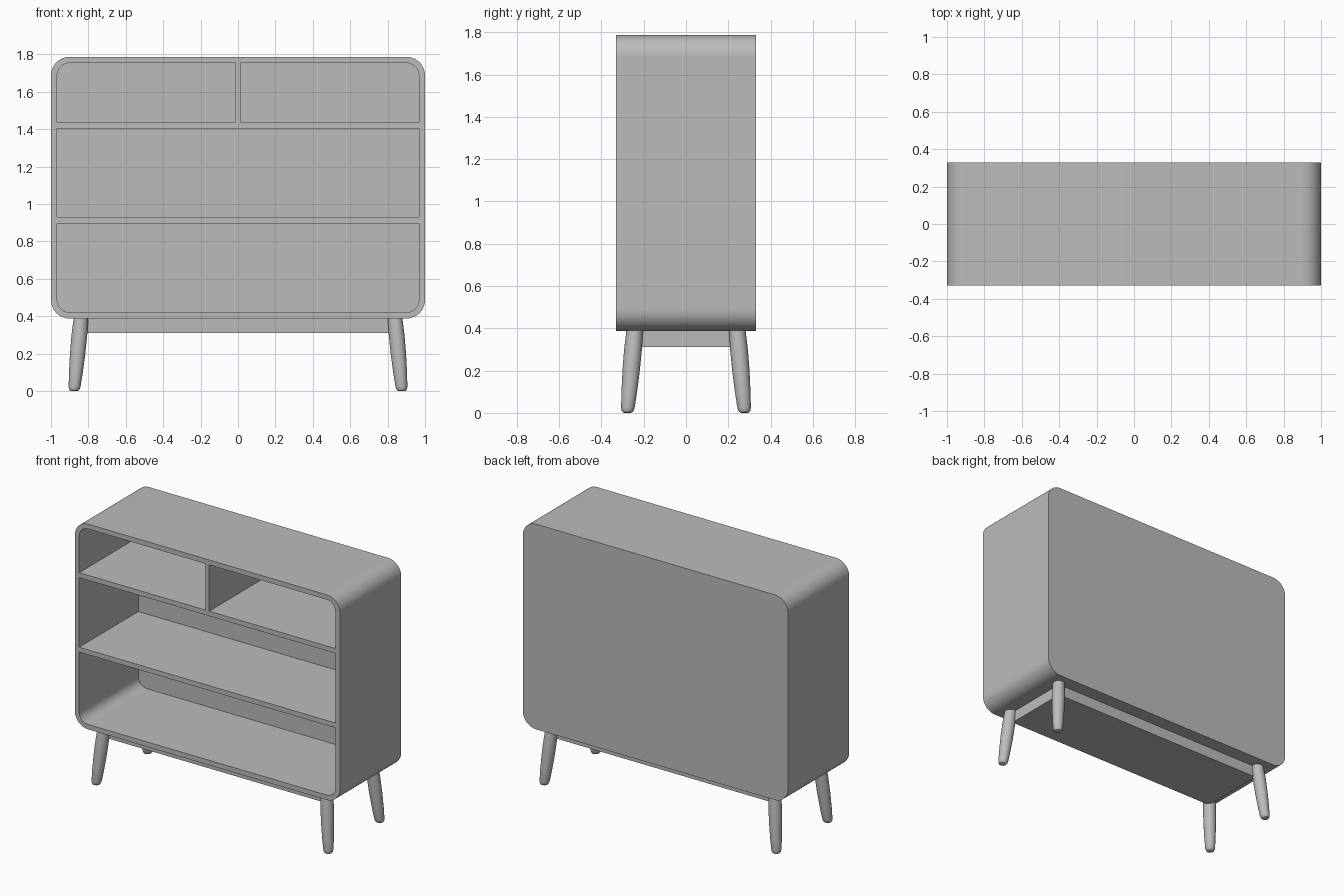
import bpy, bmesh, math
from mathutils import Vector

cube = bpy.data.objects.get("Cube")
if cube:
    bpy.data.objects.remove(cube, do_unlink=True)

grey = bpy.data.materials.new("plain_grey")
grey.use_nodes = True
colour = (0.5, 0.5, 0.5, 1)
grey.diffuse_color = colour
grey.node_tree.nodes["Principled BSDF"].inputs["Base Color"].default_value = colour

HALF_W, HALF_D = 1.0, 0.33
BOTTOM, TOP = 0.388, 1.787
BOARD, RADIUS = 0.033, 0.1
BACK_FRONT = 0.307          # inner face of the back panel
INNER = HALF_W - BOARD


def finish(name, bm, smooth=False):
    bmesh.ops.recalc_face_normals(bm, faces=bm.faces)
    mesh = bpy.data.meshes.new(name)
    bm.to_mesh(mesh)
    bm.free()
    mesh.materials.append(grey)
    obj = bpy.data.objects.new(name, mesh)
    bpy.context.collection.objects.link(obj)
    if smooth:
        bpy.ops.object.select_all(action='DESELECT')
        obj.select_set(True)
        bpy.context.view_layer.objects.active = obj
        bpy.ops.object.shade_smooth_by_angle(angle=math.radians(30))
    return obj


def box(name, x0, x1, y0, y1, z0, z1):
    bm = bmesh.new()
    bmesh.ops.create_cube(bm, size=1)
    for v in bm.verts:
        v.co = Vector((x1 if v.co.x > 0 else x0,
                       y1 if v.co.y > 0 else y0,
                       z1 if v.co.z > 0 else z0))
    return finish(name, bm)


def arc(cx, cz, r, start, steps=12):
    """Quarter circle, counter-clockwise from the start angle in degrees."""
    angles = [math.radians(start + 90 * i / steps) for i in range(steps + 1)]
    return [(cx + r * math.cos(a), cz + r * math.sin(a)) for a in angles]


def extrude(name, faces, y0, y1):
    """Extrude xz polygons along y as one solid."""
    bm = bmesh.new()
    for face in faces:
        bm.faces.new([bm.verts.new((x, y0, z)) for x, z in face])
    bmesh.ops.remove_doubles(bm, verts=bm.verts, dist=1e-5)
    out = bmesh.ops.extrude_face_region(bm, geom=bm.faces[:], use_keep_orig=True)
    moved = [g for g in out["geom"] if isinstance(g, bmesh.types.BMVert)]
    bmesh.ops.translate(bm, verts=moved, vec=(0, y1 - y0, 0))
    return finish(name, bm, smooth=True)


# Bent top and bottom boards with rounded ends
CX = HALF_W - RADIUS
for name, cz, start in (("top_board", TOP - RADIUS, 0),
                        ("bottom_board", BOTTOM + RADIUS, 180)):
    side = 1 if start == 0 else -1
    loops = [arc(side * CX, cz, r, start) + arc(-side * CX, cz, r, start + 90)
             for r in (RADIUS, RADIUS - BOARD)]
    outer, inner = loops
    strips = [[outer[i], outer[i + 1], inner[i + 1], inner[i]]
              for i in range(len(outer) - 1)]
    extrude(name, strips, -HALF_D, HALF_D)

# Straight side boards
for name, s in (("left_side", 1), ("right_side", -1)):
    x0, x1 = sorted((s * INNER, s * HALF_W))
    box(name, x0, x1, -HALF_D, HALF_D, BOTTOM + RADIUS, TOP - RADIUS)

# Back panel filling the rounded opening
r = RADIUS - BOARD
low, high = BOTTOM + RADIUS, TOP - RADIUS
outline = (arc(CX, high, r, 0) + arc(-CX, high, r, 90)
           + arc(-CX, low, r, 180) + arc(CX, low, r, 270))
extrude("back_panel", [outline], BACK_FRONT, HALF_D)

# Shelves and the upper divider
for name, z in (("lower_shelf", 0.897), ("upper_shelf", 1.405)):
    box(name, -INNER, INNER, -HALF_D, BACK_FRONT, z, z + BOARD)
box("divider", -0.014, 0.014, -HALF_D, BACK_FRONT, 1.405 + BOARD, TOP - BOARD)

# Base block between the legs
box("base_block", -0.83, 0.83, -0.235, 0.235, 0.312, BOTTOM)


# Splayed, tapered round legs: height and radius along the leg
LEG = [(0.0, 0.016), (0.004, 0.024), (0.012, 0.029), (0.025, 0.032),
       (0.1, 0.037), (0.2, 0.041), (0.3, 0.042), (BOTTOM + 0.005, 0.039)]


def leg(name, sx, sy, sides=24):
    bm = bmesh.new()
    rings = []
    for z, rad in LEG:
        t = 1 - z / BOTTOM
        cx, cy = sx * (0.84 + 0.036 * t), sy * (0.243 + 0.034 * t)
        rings.append([bm.verts.new((cx + rad * math.cos(a), cy + rad * math.sin(a), z))
                      for a in (math.tau * i / sides for i in range(sides))])
    for a, b in zip(rings, rings[1:]):
        for i in range(sides):
            j = (i + 1) % sides
            bm.faces.new((a[i], a[j], b[j], b[i]))
    bm.faces.new(rings[0])
    bm.faces.new(rings[-1])
    finish(name, bm, smooth=True)


for depth, sy in (("front", -1), ("back", 1)):
    for hand, sx in (("left", 1), ("right", -1)):
        leg(f"{depth}_{hand}_leg", sx, sy)
